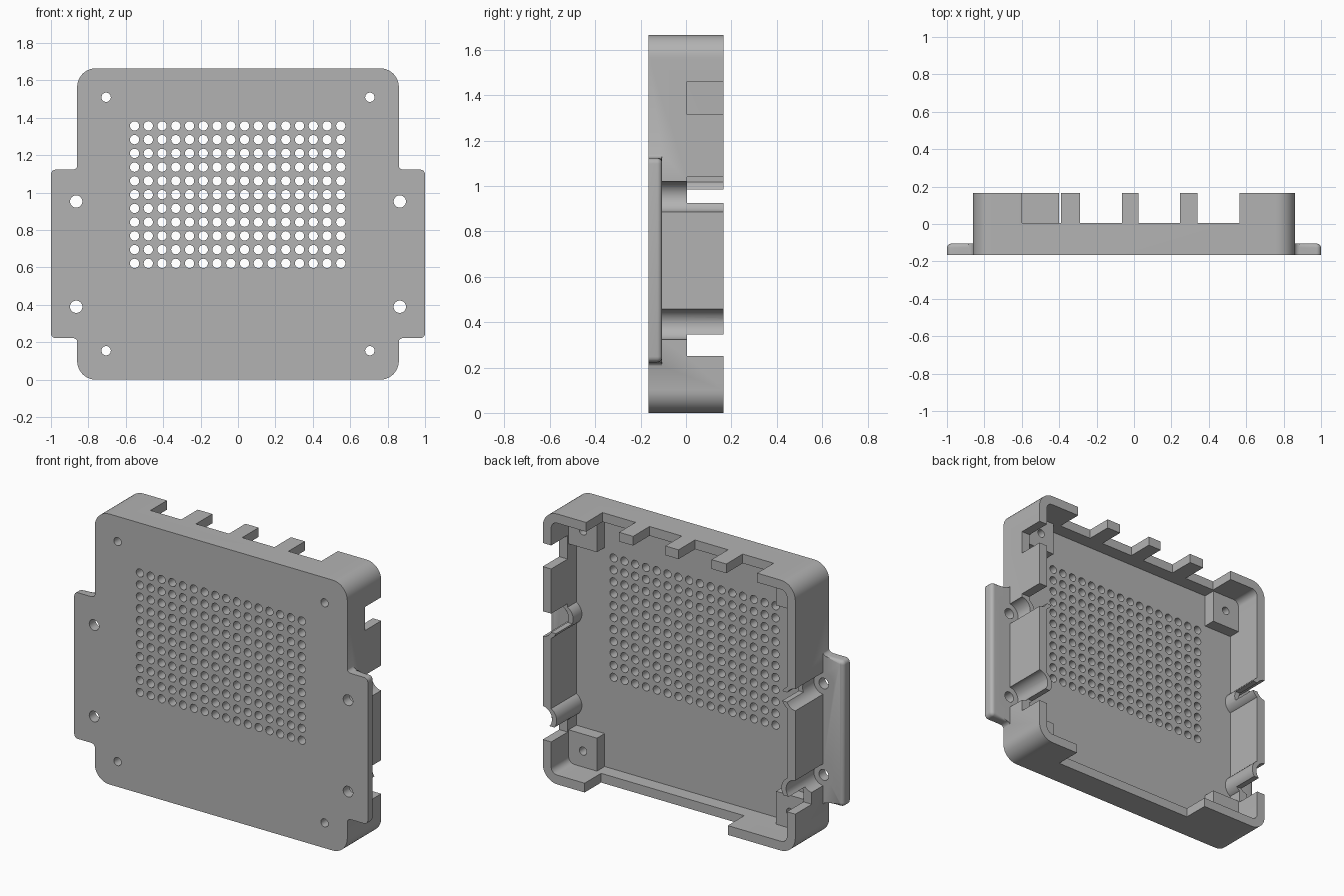
import bpy, bmesh
from math import cos, sin, pi, radians

cube = bpy.data.objects.get("Cube")
if cube:
    bpy.data.objects.remove(cube, do_unlink=True)

grey = bpy.data.materials.new("plain_grey")
grey.use_nodes = True
grey.diffuse_color = (0.45, 0.45, 0.45, 1)
grey.node_tree.nodes["Principled BSDF"].inputs["Base Color"].default_value = (0.45, 0.45, 0.45, 1)

FRONT, BACK, FLOOR, LEDGE, EAR = -0.165, 0.165, -0.08, 0.005, -0.105
HALF, TALL, WALL = 0.86, 1.665, 0.057


def arc(cx, cz, r, a0, a1, n=8):
    return [(cx + r * cos(radians(a0 + (a1 - a0) * i / n)),
             cz + r * sin(radians(a0 + (a1 - a0) * i / n))) for i in range(n + 1)]


def rounded(x0, x1, z0, z1, r, n=10):
    return (arc(x1 - r, z1 - r, r, 0, 90, n) + arc(x0 + r, z1 - r, r, 90, 180, n)
            + arc(x0 + r, z0 + r, r, 180, 270, n) + arc(x1 - r, z0 + r, r, 270, 360, n))


def box(x0, x1, z0, z1):
    return [(x0, z0), (x1, z0), (x1, z1), (x0, z1)]


def circle(x, z, r, n=24):
    return arc(x, z, r, 0, 360, n)[:-1]


def prisms(name, outlines, y0, y1):
    """One object from xz outlines, each extruded from y0 to y1."""
    bm = bmesh.new()
    for outline in outlines:
        near = [bm.verts.new((x, y0, z)) for x, z in outline]
        far = [bm.verts.new((x, y1, z)) for x, z in outline]
        bm.faces.new(near)
        bm.faces.new(far[::-1])
        for i in range(len(near)):
            j = (i + 1) % len(near)
            bm.faces.new((near[i], far[i], far[j], near[j]))
    bmesh.ops.recalc_face_normals(bm, faces=bm.faces)
    mesh = bpy.data.meshes.new(name)
    bm.to_mesh(mesh)
    bm.free()
    mesh.materials.append(grey)
    ob = bpy.data.objects.new(name, mesh)
    bpy.context.collection.objects.link(ob)
    return ob


def bake(ob):
    graph = bpy.context.evaluated_depsgraph_get()
    mesh = bpy.data.meshes.new_from_object(ob.evaluated_get(graph))
    ob.modifiers.clear()
    ob.data = mesh


def combine(ob, other, operation):
    mod = ob.modifiers.new("combine", "BOOLEAN")
    mod.operation, mod.solver, mod.object = operation, "EXACT", other
    bpy.context.view_layer.update()
    bake(ob)
    bpy.data.objects.remove(other, do_unlink=True)


# Tray with rounded corners, open at the back
case = prisms("enclosure_half", [rounded(-HALF, HALF, 0, TALL, 0.1)], FRONT, BACK)
combine(case, prisms("cavity", [rounded(-HALF + WALL, HALF - WALL, WALL, TALL - WALL, 0.04)],
                     FLOOR, 0.4), "DIFFERENCE")

# Square screw posts in the corners
posts = [box(min(s * 0.61, s * 0.82), max(s * 0.61, s * 0.82), z - 0.105, z + 0.105)
         for s in (-1, 1) for z in (0.155, TALL - 0.155)]
combine(case, prisms("screw_posts", posts, FLOOR - 0.02, -0.005), "UNION")

# Wall thickening behind the screwdriver channels
bosses = [[(s * x, z) for x, z in arc(0.84, zc, 0.075, 90, 270, 16)]
          for s in (-1, 1) for zc in (0.39, 0.953)]
combine(case, prisms("channel_bosses", bosses, FLOOR - 0.02, BACK), "UNION")

# Mounting ears with flared roots and rounded back rims
for s in (-1, 1):
    lower = (arc(0.885, 0.195, 0.028, 180, 90, 5) + arc(0.975, 0.248, 0.025, 270, 360, 5))
    upper = [(x, 1.346 - z) for x, z in reversed(lower)]
    outline = [(s * x, z) for x, z in [(0.83, 0.195)] + lower + upper + [(0.83, 1.151)]]
    ear = prisms("mounting_ear", [outline], FRONT, EAR)
    bm = bmesh.new()
    bm.from_mesh(ear.data)
    rim = [e for e in bm.edges if all(v.co.y > EAR - 0.001 for v in e.verts)
           and max(abs(v.co.x) for v in e.verts) > 0.89]
    bmesh.ops.bevel(bm, geom=rim, offset=0.022, segments=5, profile=0.5, affect="EDGES")
    bm.to_mesh(ear.data)
    bm.free()
    combine(case, ear, "UNION")

# Half-round channels giving access to the ear screws
channels = [circle(s * 0.865, z, 0.0675, 32) for s in (-1, 1) for z in (0.39, 0.953)]
combine(case, prisms("channels", channels, EAR, 0.4), "DIFFERENCE")

# Connector notches in the rim
notches = [box(a, b, TALL - 0.1, TALL + 0.1) for a, b in
           ((-0.6, -0.39), (-0.29, -0.065), (0.025, 0.245), (0.34, 0.565))]
notches.append(box(-0.4, 0.575, -0.1, 0.1))
notches += [box(0.74, 0.95, a, b) for a, b in ((0.25, 0.345), (0.925, 1.04), (1.315, 1.46))]
notches += [box(-0.95, -0.74, a, b) for a, b in ((0.25, 0.345), (0.925, 0.985))]
combine(case, prisms("notches", notches, LEDGE, 0.4), "DIFFERENCE")

# Ventilation grid and screw holes
holes = [circle(-0.553 + 0.0735 * i, 0.622 + 0.0735 * j, 0.025, 16)
         for i in range(16) for j in range(11)]
for s in (-1, 1):
    holes += [circle(s * 0.705, z, 0.025) for z in (0.155, 1.51)]
    holes += [circle(s * 0.865, z, 0.033) for z in (0.39, 0.953)]
combine(case, prisms("holes", holes, -0.3, 0.04), "DIFFERENCE")

# Smooth curves, keep edges crisp
bpy.ops.object.select_all(action="DESELECT")
case.select_set(True)
bpy.context.view_layer.objects.active = case
bpy.ops.object.shade_smooth_by_angle(angle=radians(30))
